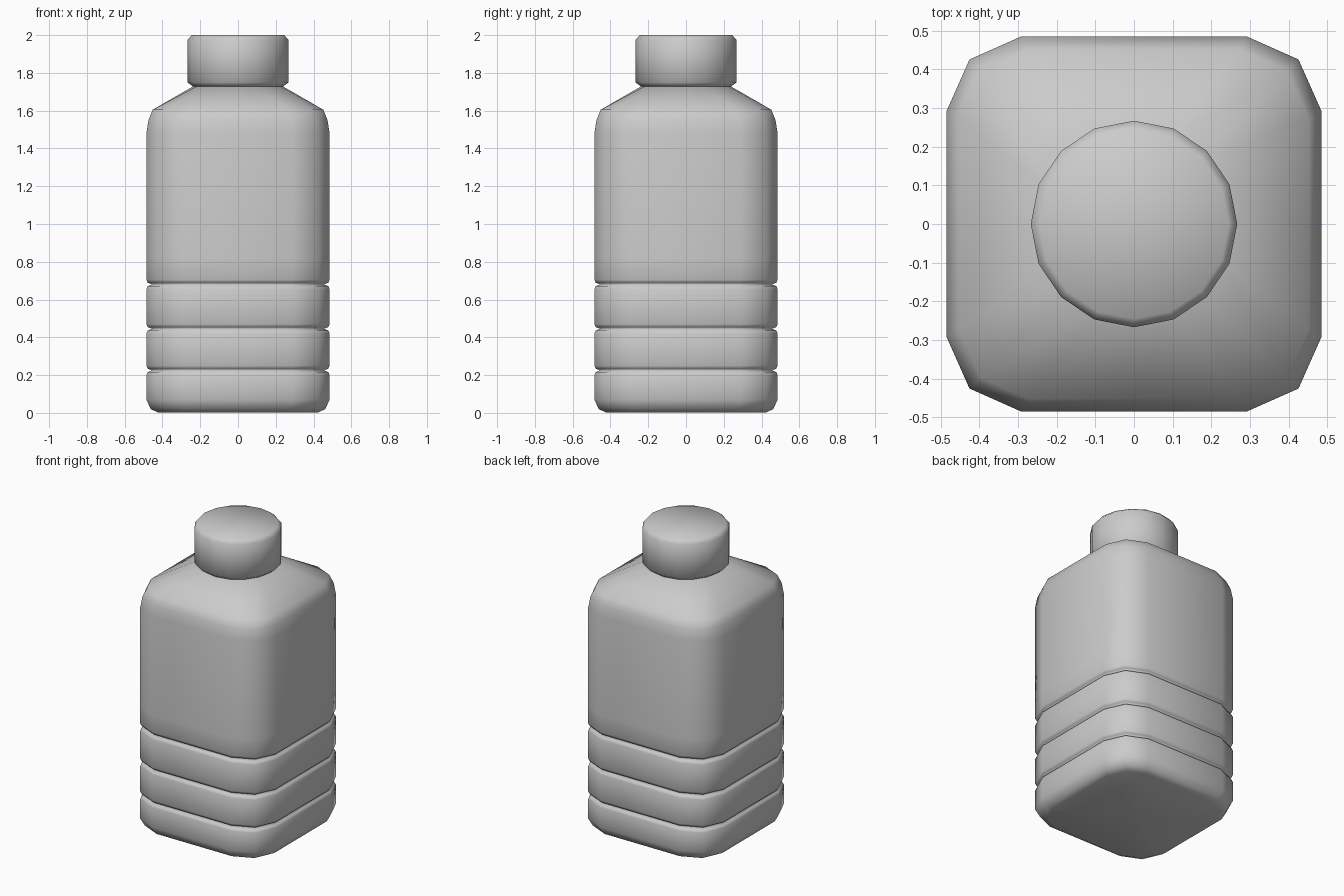
import bpy, bmesh, math

if "Cube" in bpy.data.objects:
    bpy.data.objects.remove(bpy.data.objects["Cube"])

mat = bpy.data.materials.new("plain grey")
mat.diffuse_color = (0.6, 0.6, 0.6, 1)
mat.use_nodes = True
mat.node_tree.nodes["Principled BSDF"].inputs["Base Color"].default_value = mat.diffuse_color


def loft(name, rings):
    """Skin a stack of closed 16-point rings and close both ends."""
    bm = bmesh.new()
    loops = [[bm.verts.new(p) for p in ring] for ring in rings]
    n = len(loops[0])
    for a, b in zip(loops, loops[1:]):
        for i in range(n):
            j = (i + 1) % n
            bm.faces.new((a[i], a[j], b[j], b[i]))
    # close the ends with a fan around a centre point
    for loop in (loops[0], loops[-1]):
        c = bm.verts.new((0, 0, loop[0].co.z))
        for i in range(n):
            bm.faces.new((loop[i], loop[(i + 1) % n], c))
    bmesh.ops.recalc_face_normals(bm, faces=bm.faces)
    me = bpy.data.meshes.new(name)
    bm.to_mesh(me)
    bm.free()
    me.materials.append(mat)
    for p in me.polygons:
        p.use_smooth = True
    ob = bpy.data.objects.new(name, me)
    bpy.context.collection.objects.link(ob)
    return ob


def circle(r, z):
    return [(r * math.cos(i * math.pi / 8), r * math.sin(i * math.pi / 8), z)
            for i in range(16)]


def rounded_square(r, z):
    quarter = [(1, 0), (1, 0.6), (0.877, 0.877), (0.6, 1)]
    pts = []
    for k in range(4):
        c, s = round(math.cos(k * math.pi / 2)), round(math.sin(k * math.pi / 2))
        pts += [(r * (x * c - y * s), r * (x * s + y * c), z) for x, y in quarter]
    return pts


# Body: rounded base, three grooves, tall wall and shoulder
R = 0.485
profile = [(0.425, 0.003), (0.462, 0.02), (R, 0.07)]
for g in (0.225, 0.445, 0.68):
    profile += [(R, g - 0.025), (0.478, g - 0.009), (0.455, g),
                (0.478, g + 0.009), (R, g + 0.025)]
profile += [(R, 0.82), (R, 1.48), (0.474, 1.55), (0.452, 1.605)]
loft("bottle_body", [rounded_square(r, z) for r, z in profile] + [circle(0.235, 1.73)])

# Cap: short cylinder with bevelled rims
loft("bottle_cap", [circle(r, z) for r, z in
                    [(0.235, 1.725), (0.267, 1.75), (0.267, 1.975), (0.245, 2.0)]])
